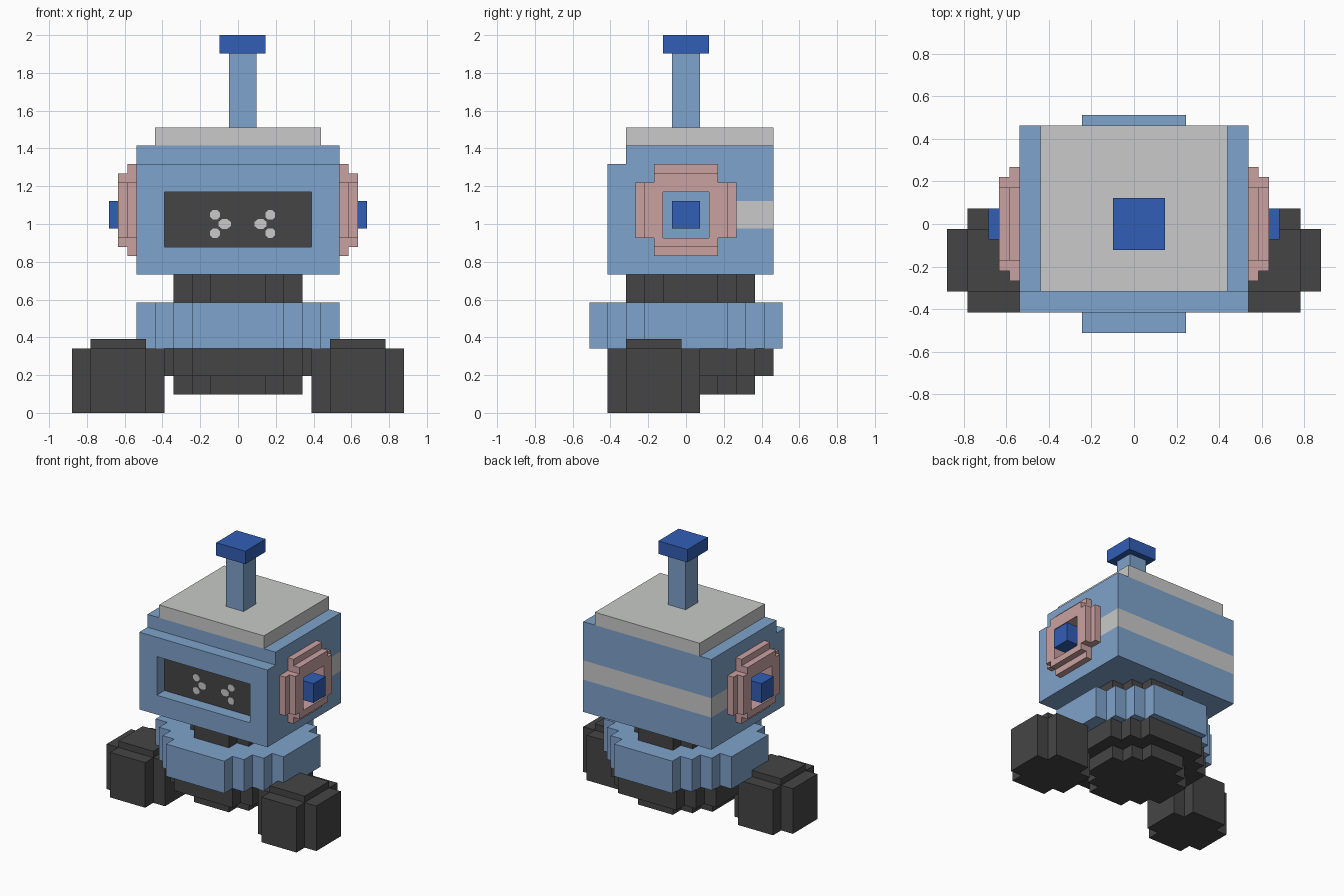
import bpy, bmesh, math
from mathutils import Vector

if "Cube" in bpy.data.objects:
    bpy.data.objects.remove(bpy.data.objects["Cube"])

U = 2 / 41  # size of one block


def material(name, rgb):
    m = bpy.data.materials.new(name)
    lin = [(c / 255 / 12.92) if c < 10 else ((c / 255 + 0.055) / 1.055) ** 2.4 for c in rgb]
    m.diffuse_color = (*lin, 1)
    m.use_nodes = True
    m.node_tree.nodes["Principled BSDF"].inputs["Base Color"].default_value = m.diffuse_color
    return m


SKY = material("pale blue", (127, 163, 204))
GREY = material("light grey", (200, 202, 200))
DARK = material("charcoal", (69, 69, 69))
PINK = material("dusty pink", (202, 161, 161))
BLUE = material("deep blue", (50, 94, 182))


def finish(name, bm, *mats):
    bmesh.ops.recalc_face_normals(bm, faces=bm.faces)
    me = bpy.data.meshes.new(name)
    bm.to_mesh(me)
    bm.free()
    ob = bpy.data.objects.new(name, me)
    for m in mats:
        me.materials.append(m)
    bpy.context.collection.objects.link(ob)
    return ob


def prism(points, lo, hi, axis):
    """Extrude a 2D outline (in blocks) along axis from lo to hi."""
    place = {'x': lambda a, b: (lo, a, b), 'y': lambda a, b: (a, lo, b), 'z': lambda a, b: (a, b, lo)}[axis]
    step = Vector([(hi - lo) * U * (axis == k) for k in 'xyz'])
    bm = bmesh.new()
    face = bm.faces.new([bm.verts.new(Vector(place(*p)) * U) for p in points])
    ext = bmesh.ops.extrude_face_region(bm, geom=[face], use_keep_orig=True)
    bmesh.ops.translate(bm, vec=step, verts=[v for v in ext['geom'] if isinstance(v, bmesh.types.BMVert)])
    bmesh.ops.recalc_face_normals(bm, faces=bm.faces)
    return bm


def box(name, x, y, z, mat):
    return finish(name, prism([(x[0], y[0]), (x[1], y[0]), (x[1], y[1]), (x[0], y[1])], *z, 'z'), mat)


def stepped(ca, cb, halves):
    """Symmetric staircase outline; halves run from widest to narrowest."""
    q = []
    for i, (a, b) in enumerate(halves):
        if i:
            q.append((a, halves[i - 1][1]))
        q.append((a, b))
    left = [(-a, b) for a, b in reversed(q)]
    ring = q + left + [(-a, -b) for a, b in q] + [(a, -b) for a, b in reversed(q)]
    return [(ca + a, cb + b) for a, b in ring]


def mirror_x(ob):
    m = ob.modifiers.new("mirror", 'MIRROR')
    empty = bpy.data.objects.get("mirror_centre")
    if not empty:
        empty = bpy.data.objects.new("mirror_centre", None)
        empty.hide_render = True
        bpy.context.collection.objects.link(empty)
    m.mirror_object = empty


def cut(ob, cutter):
    m = ob.modifiers.new("cut", 'BOOLEAN')
    m.operation, m.solver, m.object = 'DIFFERENCE', 'EXACT', cutter
    cutter.hide_render = True
    cutter.display_type = 'WIRE'


# Head with a stepped brow and a grey stripe round the back
bm = prism([(-8.5, 15), (9.5, 15), (9.5, 29), (-6.5, 29), (-6.5, 27), (-8.5, 27)], -11, 11, 'x')
for co, no in (((0, 0, 20), (0, 0, 1)), ((0, 0, 23), (0, 0, 1)), ((0, 5.5, 0), (0, 1, 0))):
    bmesh.ops.bisect_plane(bm, geom=bm.verts[:] + bm.edges[:] + bm.faces[:],
                           plane_co=Vector(co) * U, plane_no=no)
for f in bm.faces:
    c = f.calc_center_median() / U
    f.material_index = int(20 < c.z < 23 and c.y > 5.5)
head = finish("head", bm, SKY, GREY)
cut(head, box("screen_cutter", (-8, 8), (-12, -6.5), (18, 24), SKY))

# Recessed screen and its two eyes
box("face_screen", (-8, 8), (-6.6, -6.4), (18, 24), DARK)
for side, name in ((-1, "left_eye"), (1, "right_eye")):
    for i, (dx, z, sx) in enumerate(((3, 21.5, 1), (1.95, 20.5, 1.25), (3, 19.5, 1))):
        pts = [(0.5 + side * dx + 0.58 * sx * math.cos((k + .5) * math.pi / 4),
                z + 0.58 * math.sin((k + .5) * math.pi / 4)) for k in range(8)]
        finish(f"{name}_dot_{i + 1}", prism(pts, -6.68 - 0.01 * i, -6.59, 'y'), GREY)

# Cap plate and antenna
box("head_cap", (-9, 9), (-6.5, 9.5), (29, 31), GREY)
box("antenna_stem", (-1, 2), (-1.5, 1.5), (31, 39), SKY)
box("antenna_tip", (-2, 3), (-2.5, 2.5), (39, 41), BLUE)

# Ears: two stacked stepped rings round a button
hole = box("ear_cutter", (10, 15), (-2.5, 2.5), (19, 24), PINK)
for name, halves, lo, hi in (("ear_ring_inner", [(5.5, 3), (3.5, 5)], 11, 12),
                             ("ear_ring_outer", [(4.5, 3), (3.5, 4)], 12, 13)):
    ring = finish(name, prism(stepped(0, 22, halves), lo, hi, 'x'), PINK)
    cut(ring, hole)
    mirror_x(ring)
mirror_x(box("ear_button", (11, 14), (-1.5, 1.5), (20, 23), BLUE))

# Neck, body ring and base as stepped octagons
finish("neck", prism(stepped(0, 0.5, [(7, 3), (5, 5), (3, 7)]), 12, 15, 'z'), DARK)
finish("body", prism(stepped(0, 0, [(11, 4.5), (9, 6.5), (7, 8.5), (5, 10.5)]), 7, 12, 'z'), SKY)
finish("base", prism(stepped(0, 0.5, [(9, 5), (7, 7), (5, 9)]), 4, 7, 'z'), DARK)
finish("base_underside", prism(stepped(0, 0.5, [(7, 3), (5, 5), (3, 7)]), 2, 4, 'z'), DARK)

# Feet
mirror_x(finish("foot", prism(stepped(13, -3.5, [(5, 3), (3, 5)]), 0, 7, 'z'), DARK))
mirror_x(box("foot_top", (10, 16), (-6.5, -0.5), (7, 8), DARK))
